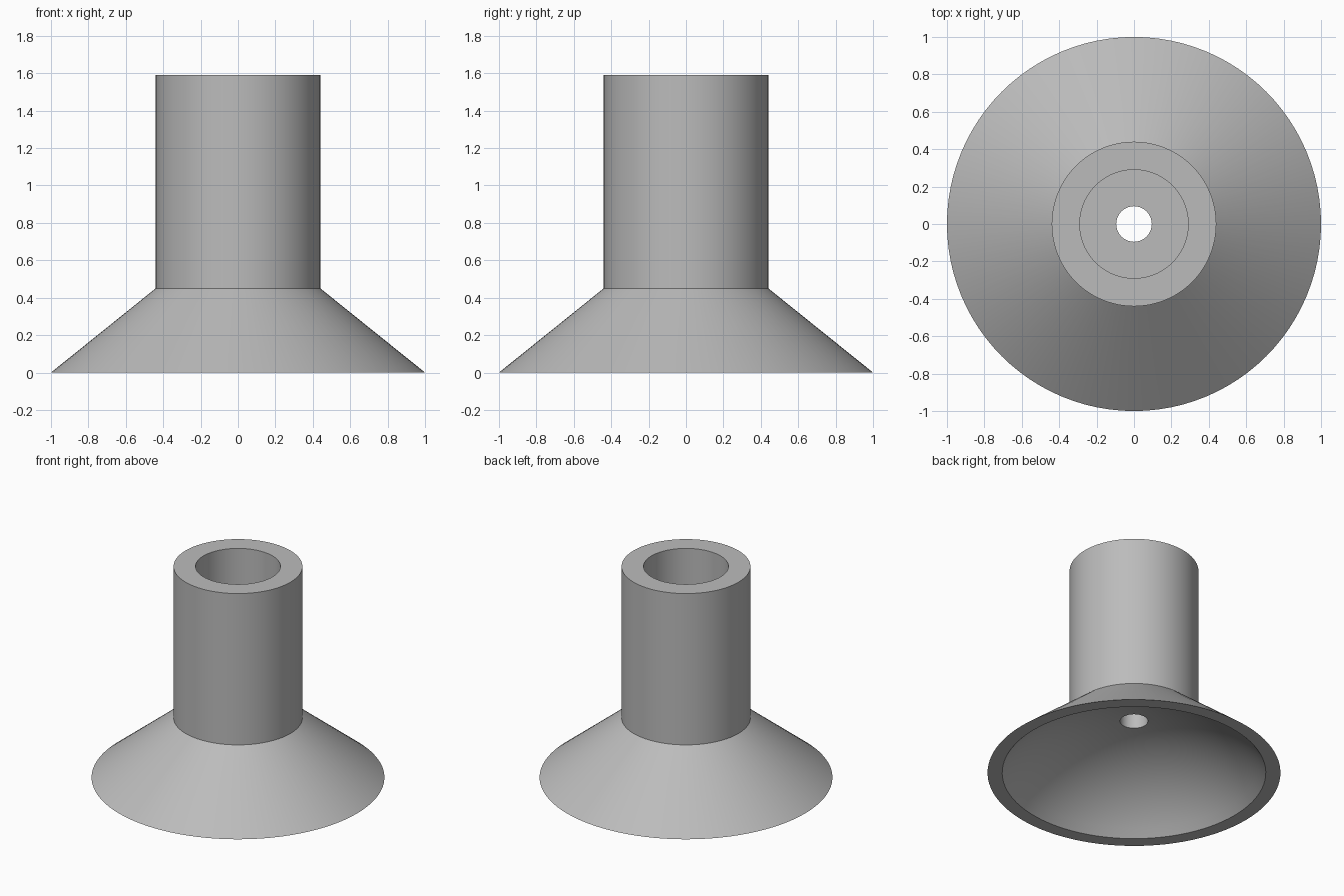
import bpy, bmesh, math

if "Cube" in bpy.data.objects:
    bpy.data.objects.remove(bpy.data.objects["Cube"])

SEGMENTS = 96

# Single flat colour
grey = bpy.data.materials.new("light grey")
grey.diffuse_color = (0.5, 0.5, 0.5, 1.0)
grey.use_nodes = True
grey.node_tree.nodes["Principled BSDF"].inputs["Base Color"].default_value = grey.diffuse_color


def lathe(name, profile):
    """Revolve a closed (radius, height) profile around z."""
    bm = bmesh.new()
    rings = []
    for i in range(SEGMENTS):
        a = 2 * math.pi * i / SEGMENTS
        rings.append([bm.verts.new((r * math.cos(a), r * math.sin(a), z)) for r, z in profile])
    n = len(profile)
    for i in range(SEGMENTS):
        a, b = rings[i], rings[(i + 1) % SEGMENTS]
        for j in range(n):
            k = (j + 1) % n
            bm.faces.new((a[j], b[j], b[k], a[k]))
    bmesh.ops.recalc_face_normals(bm, faces=bm.faces)
    mesh = bpy.data.meshes.new(name)
    bm.to_mesh(mesh)
    bm.free()
    mesh.materials.append(grey)
    obj = bpy.data.objects.new(name, mesh)
    bpy.context.collection.objects.link(obj)
    bpy.context.view_layer.objects.active = obj
    obj.select_set(True)
    bpy.ops.object.shade_smooth_by_angle(angle=math.radians(30))
    return obj


# Domed hollow under the flared skirt
rim, hole, dome_height = 0.90, 0.095, 0.41
sphere_r = (rim ** 2 + dome_height ** 2) / (2 * dome_height)
dome = []
for i in range(17):
    r = hole + (rim - hole) * i / 16
    dome.append((r, math.sqrt(sphere_r ** 2 - r ** 2) - sphere_r + dome_height))

# Flared skirt, tube, stepped bore and small through hole
outside = [(1.0, 0.0), (0.44, 0.45), (0.44, 1.59)]
bore = [(0.29, 1.59), (0.29, 0.60), (hole, 0.60)]
lathe("suction_cup", dome + outside + bore)
